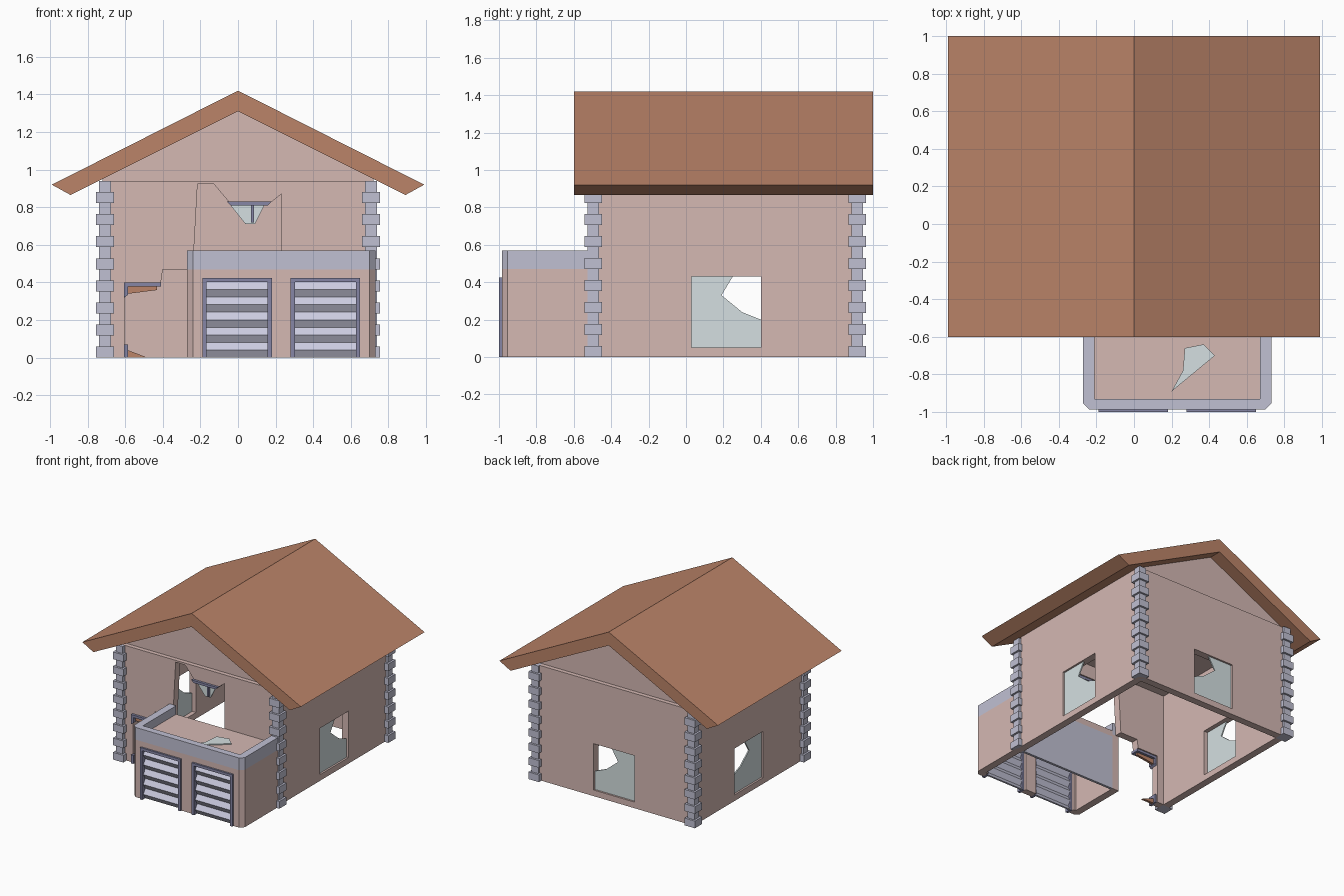
import bpy, bmesh
from mathutils import Vector
from mathutils.geometry import tessellate_polygon

if "Cube" in bpy.data.objects:
    bpy.data.objects.remove(bpy.data.objects["Cube"])


def material(name, rgb):
    m = bpy.data.materials.new(name)
    m.diffuse_color = (*rgb, 1)
    m.use_nodes = True
    m.node_tree.nodes["Principled BSDF"].inputs["Base Color"].default_value = m.diffuse_color
    return m


PLASTER = material("plaster", (0.66, 0.48, 0.45))
TILE = material("roof_tile", (0.50, 0.23, 0.14))
STONE = material("stone", (0.53, 0.53, 0.65))
FRAME = material("frame_paint", (0.24, 0.24, 0.38))
SLAT = material("slat_paint", (0.60, 0.60, 0.74))
GLASS = material("glass", (0.66, 0.74, 0.75))

AXES = {
    "x": lambda p, d: (d, p[0], p[1]),
    "y": lambda p, d: (p[0], d, p[1]),
    "z": lambda p, d: (p[0], p[1], d),
}


def finish(name, bm, mat):
    bmesh.ops.recalc_face_normals(bm, faces=bm.faces)
    me = bpy.data.meshes.new(name)
    bm.to_mesh(me)
    bm.free()
    me.materials.append(mat)
    ob = bpy.data.objects.new(name, me)
    bpy.context.collection.objects.link(ob)
    return ob


def add_plate(bm, axis, a, b, loops):
    """Closed solid: 2D outline (plus optional holes) extruded along an axis."""
    to3d = AXES[axis]
    caps = []
    for d in (a, b):
        caps.append([[bm.verts.new(to3d(p, d)) for p in lp] for lp in loops])
    for la, lb in zip(*caps):
        n = len(la)
        for i in range(n):
            j = (i + 1) % n
            bm.faces.new((la[i], la[j], lb[j], lb[i]))
    for cap in caps:
        if len(cap) == 1:
            bm.faces.new(cap[0])
        else:
            flat = [v for lp in cap for v in lp]
            for t in tessellate_polygon([[Vector((*p, 0)) for p in lp] for lp in loops]):
                bm.faces.new([flat[i] for i in t])


def plate(name, mat, axis, a, b, *loops):
    bm = bmesh.new()
    add_plate(bm, axis, a, b, loops)
    return finish(name, bm, mat)


def rect(u0, u1, v0, v1):
    return [(u0, v0), (u1, v0), (u1, v1), (u0, v1)]


# Roof chevron and solid gable block
plate("roof", TILE, "y", -0.6, 1.0,
      [(0, 1.42), (0.99, 0.92), (0.89, 0.865), (0, 1.31), (-0.89, 0.865), (-0.99, 0.92)])
plate("gable", PLASTER, "y", -0.465, 0.895,
      [(-0.72, 0.94), (0.72, 0.94), (0.72, 0.95), (0, 1.31), (-0.72, 0.95)])

# House walls with window holes
H = 0.94


def pane(u):
    """Broken glass outline with a missing piece, starting at u."""
    return [(u, 0.05), (u + 0.37, 0.05), (u + 0.37, 0.20), (u + 0.27, 0.24),
            (u + 0.16, 0.33), (u + 0.22, 0.43), (u, 0.43)]


for side, s in (("left", -1), ("right", 1)):
    plate(side + "_wall", PLASTER, "x", s * 0.72, s * 0.66,
          rect(-0.5, 0.93, 0, H), rect(0.03, 0.40, 0.05, 0.43))
    plate(side + "_window_glass", GLASS, "x", s * 0.705, s * 0.695, pane(0.03))
plate("back_wall", PLASTER, "y", 0.93, 0.87,
      rect(-0.66, 0.66, 0, H), rect(-0.185, 0.185, 0.05, 0.43))
plate("back_window_glass", GLASS, "y", 0.915, 0.905, pane(-0.185))

# Front wall with the broken doorway, balcony opening and garage passage
plate("front_wall", PLASTER, "y", -0.5, -0.44,
      [(-0.66, 0), (-0.60, 0), (-0.60, 0.40), (-0.41, 0.40), (-0.40, 0.47), (-0.24, 0.47),
       (-0.215, 0.925), (-0.13, 0.925), (-0.05, 0.83), (0.18, 0.83), (0.23, 0.87),
       (0.23, 0.48), (0.66, 0.48), (0.66, H), (-0.66, H)])

# Door and balcony remnants
plate("door_frame_top", FRAME, "y", -0.52, -0.45,
      [(-0.605, 0.32), (-0.585, 0.335), (-0.585, 0.38), (-0.41, 0.38), (-0.41, 0.40), (-0.605, 0.40)])
plate("door_frame_bottom", FRAME, "y", -0.52, -0.45, rect(-0.605, -0.585, 0, 0.07))
plate("door_panel_top", TILE, "y", -0.49, -0.47,
      [(-0.585, 0.34), (-0.43, 0.36), (-0.43, 0.38), (-0.585, 0.38)])
plate("door_panel_bottom", TILE, "y", -0.49, -0.47, [(-0.585, 0), (-0.48, 0), (-0.585, 0.04)])
plate("balcony_frame", FRAME, "y", -0.52, -0.45,
      [(-0.06, 0.83), (-0.04, 0.81), (0.16, 0.81), (0.18, 0.83)])
plate("balcony_mullion", FRAME, "y", -0.50, -0.46, rect(0.07, 0.085, 0.72, 0.81))
plate("balcony_glass", GLASS, "y", -0.485, -0.475,
      [(-0.04, 0.81), (0.04, 0.71), (0.09, 0.71), (0.14, 0.81)])

# Corner stones: alternating wide and narrow courses
for cx, cy, name in ((-0.707, -0.495, "front_left"), (0.707, -0.495, "front_right"),
                     (-0.707, 0.915, "back_left"), (0.707, 0.915, "back_right")):
    bm = bmesh.new()
    for i in range(16):
        r = 0.047 if i % 2 == 0 else 0.031
        z = i * H / 16
        add_plate(bm, "z", z, z + H / 16, [rect(cx - r, cx + r, cy - r, cy + r)])
    finish(name + "_corner_stones", bm, STONE)

# Garage shell: side walls, pier, lintel, all symmetric about x = MID
MID = 0.23


def mirrored(pts):
    return [(2 * MID - x, y) for x, y in reversed(pts)]


wall = [(-0.27, -0.5), (-0.27, -0.955), (-0.24, -0.985), (-0.19, -0.985),
        (-0.19, -0.93), (-0.21, -0.93), (-0.21, -0.5)]
half = [(-0.21, -0.5), (-0.27, -0.5), (-0.27, -0.955), (-0.24, -0.985)]
ring = half + mirrored(half) + [(0.67, -0.93), (-0.21, -0.93)]
plate("garage_left_wall", PLASTER, "z", 0, 0.425, wall)
plate("garage_right_wall", PLASTER, "z", 0, 0.425, mirrored(wall))
plate("garage_pier", PLASTER, "z", 0, 0.425, rect(0.18, 0.28, -0.985, -0.93))
plate("garage_lintel", PLASTER, "z", 0.425, 0.47, ring)
plate("garage_parapet", STONE, "z", 0.47, 0.57, ring)
plate("terrace_floor", PLASTER, "z", 0.45, 0.50, rect(-0.21, 0.67, -0.93, -0.5))
plate("garage_back_panel", STONE, "y", -0.52, -0.50, rect(-0.21, 0.67, 0, 0.45))
plate("terrace_glass_shard", GLASS, "z", 0.50, 0.508,
      [(0.20, -0.89), (0.43, -0.70), (0.37, -0.64), (0.27, -0.66), (0.26, -0.78)])

# Garage doors: frame and zigzag louvres
for side, x0, x1 in (("left", -0.19, 0.18), ("right", 0.28, 0.65)):
    plate(side + "_garage_door_frame", FRAME, "y", -1.0, -0.95,
          [(x0, 0), (x0 + 0.022, 0), (x0 + 0.022, 0.403), (x1 - 0.022, 0.403),
           (x1 - 0.022, 0), (x1, 0), (x1, 0.425), (x0, 0.425)])
    zig = [(-0.985 if i % 2 else -0.96, i * 0.403 / 10) for i in range(11)]
    plate(side + "_garage_door_slats", SLAT, "x", x0 + 0.022, x1 - 0.022,
          zig + [(y + 0.015, z) for y, z in reversed(zig)])
